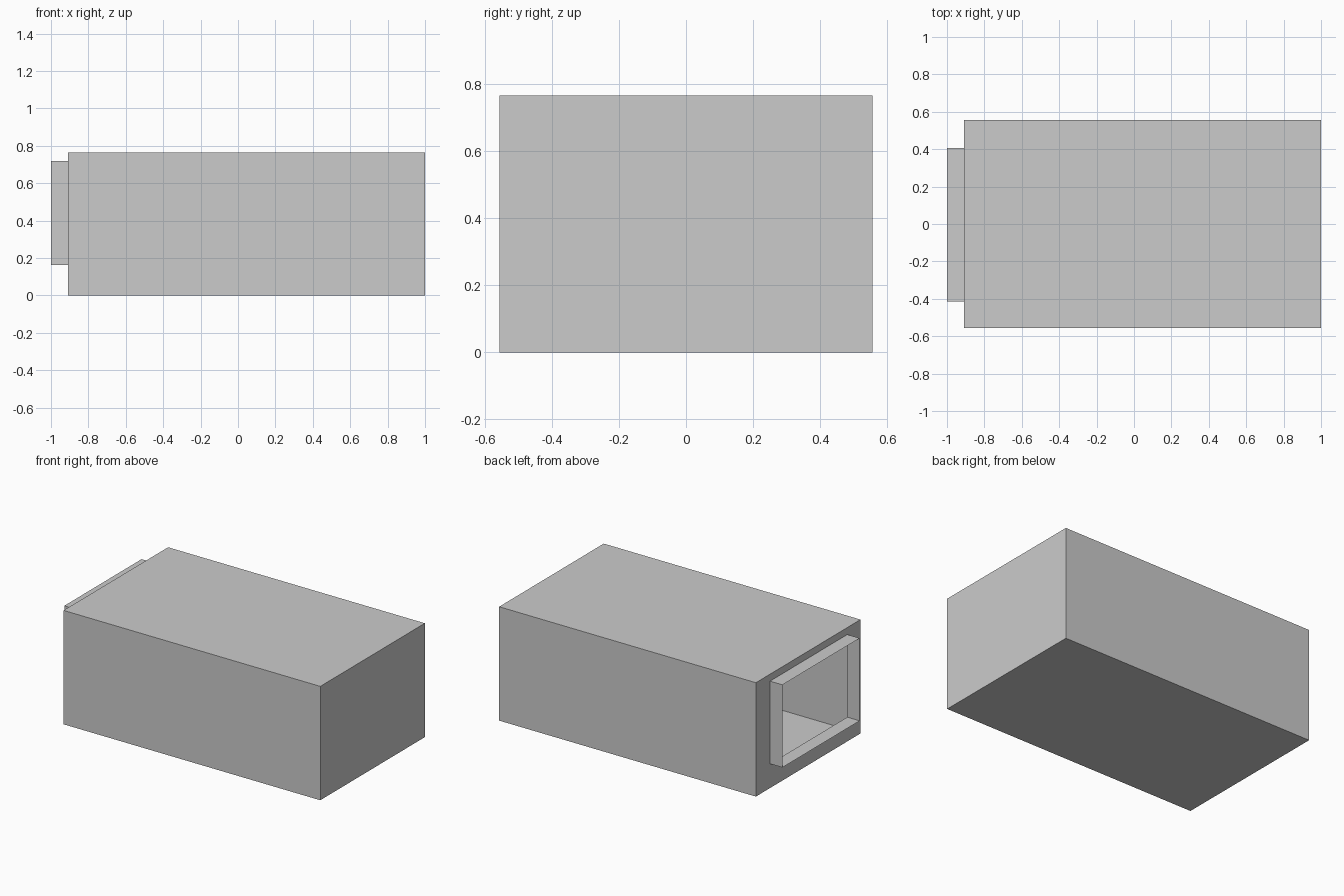
import bpy, bmesh

if "Cube" in bpy.data.objects:
    bpy.data.objects.remove(bpy.data.objects["Cube"])


def rect(x, y0, y1, z0, z1):
    """Rectangular cross-section at a given x."""
    return [(x, y0, z0), (x, y1, z0), (x, y1, z1), (x, y0, z1)]


def sheet_shell(name, sections, cap_first=False):
    """Thin sheet skin through consecutive sections, ordered from +x to -x."""
    bm = bmesh.new()
    rings = [[bm.verts.new(p) for p in s] for s in sections]
    for a, b in zip(rings, rings[1:]):
        for i in range(4):
            j = (i + 1) % 4
            bm.faces.new((b[i], b[j], a[j], a[i]))
    if cap_first:
        bm.faces.new(rings[0])
    mesh = bpy.data.meshes.new(name)
    bm.to_mesh(mesh)
    bm.free()
    obj = bpy.data.objects.new(name, mesh)
    bpy.context.collection.objects.link(obj)
    return obj


BODY = (-0.555, 0.555, 0.0, 0.765)
OPENING = (-0.415, 0.405, 0.163, 0.718)
FACE_X = -0.908

# Hollow box, closed on the right, with a rectangular opening on the left
sheet_shell("box_body",
            [rect(1.0, *BODY), rect(FACE_X, *BODY), rect(FACE_X, *OPENING)],
            cap_first=True)

# Thin open collar around the opening
sheet_shell("opening_collar", [rect(FACE_X, *OPENING), rect(-1.0, *OPENING)])
